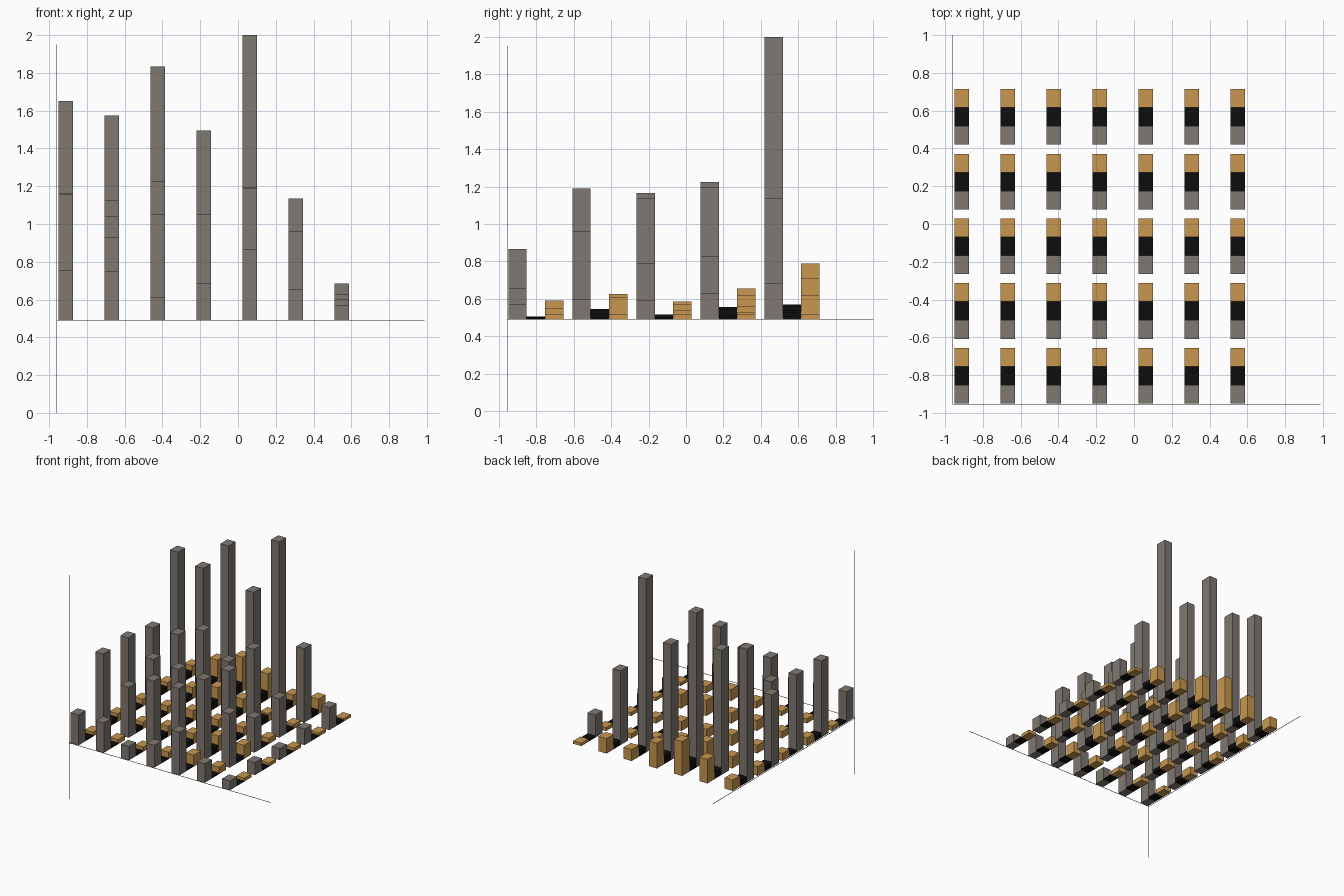
import bpy, bmesh
from mathutils import Matrix, Vector

if "Cube" in bpy.data.objects:
    bpy.data.objects.remove(bpy.data.objects["Cube"])

BASE = 0.49                    # floor level of the chart
X0, XSTEP, WIDTH = -0.950, 0.2435, 0.077
Y0, YSTEP, DEPTH = -0.950, 0.3425, 0.098

# Top levels: one list per row (front to back), one value per column (left to right)
GREY = [[.755, .75, .61, .685, .865, .655, .57],
        [1.155, .93, 1.05, 1.05, 1.19, .96, .60],
        [1.165, 1.04, 1.02, .98, 1.135, .79, .59],
        [1.12, 1.125, 1.225, 1.02, 1.195, .83, .63],
        [1.65, 1.575, 1.835, 1.495, 2.0, 1.135, .685]]
BLACK = [[.505, .503, .50, .50, .503, .50, .495],
         [.53, .52, .53, .53, .545, .52, .50],
         [.51, .51, .515, .51, .515, .50, .495],
         [.535, .535, .555, .54, .545, .51, .50],
         [.54, .55, .57, .56, .54, .53, .505]]
TAN = [[.53, .53, .53, .55, .59, .55, .52],
       [.56, .55, .58, .58, .625, .61, .52],
       [.555, .56, .585, .57, .57, .54, .52],
       [.57, .59, .655, .62, .56, .53, .52],
       [.585, .70, .79, .71, .59, .62, .515]]


def material(name, rgb):
    m = bpy.data.materials.new(name)
    m.diffuse_color = (*rgb, 1)
    m.use_nodes = True
    m.node_tree.nodes["Principled BSDF"].inputs["Base Color"].default_value = m.diffuse_color
    return m


def add_box(bm, lo, hi):
    lo, hi = Vector(lo), Vector(hi)
    bmesh.ops.create_cube(bm, size=1, matrix=Matrix.Translation((lo + hi) / 2)
                          @ Matrix.Diagonal((*(hi - lo), 1)))


def finish(bm, name, mat):
    me = bpy.data.meshes.new(name)
    bm.to_mesh(me)
    bm.free()
    me.materials.append(mat)
    bpy.context.collection.objects.link(bpy.data.objects.new(name, me))


# Three series of bars standing side by side in each row
series = [("grey_bars", GREY, (.216, .188, .165)),
          ("black_bars", BLACK, (.004, .004, .004)),
          ("tan_bars", TAN, (.58, .31, .08))]
for s, (name, tops, rgb) in enumerate(series):
    bm = bmesh.new()
    for k, row in enumerate(tops):
        for i, top in enumerate(row):
            x, y = X0 + i * XSTEP, Y0 + k * YSTEP + s * DEPTH
            add_box(bm, (x, y, BASE), (x + WIDTH, y + DEPTH, top))
    finish(bm, name, material(name + "_colour", rgb))

# Thin axis lines meeting at the front left corner
line = material("axis_colour", (.2, .2, .2))
cx, cy, t = -0.96, -0.955, 0.0015
for name, lo, hi in [("width_axis", (cx, cy, BASE), (0.985, cy, BASE)),
                     ("depth_axis", (cx, cy, BASE), (cx, 1.0, BASE)),
                     ("height_axis", (cx, cy, t), (cx, cy, 1.95))]:
    bm = bmesh.new()
    add_box(bm, [c - t for c in lo], [c + t for c in hi])
    finish(bm, name, line)
